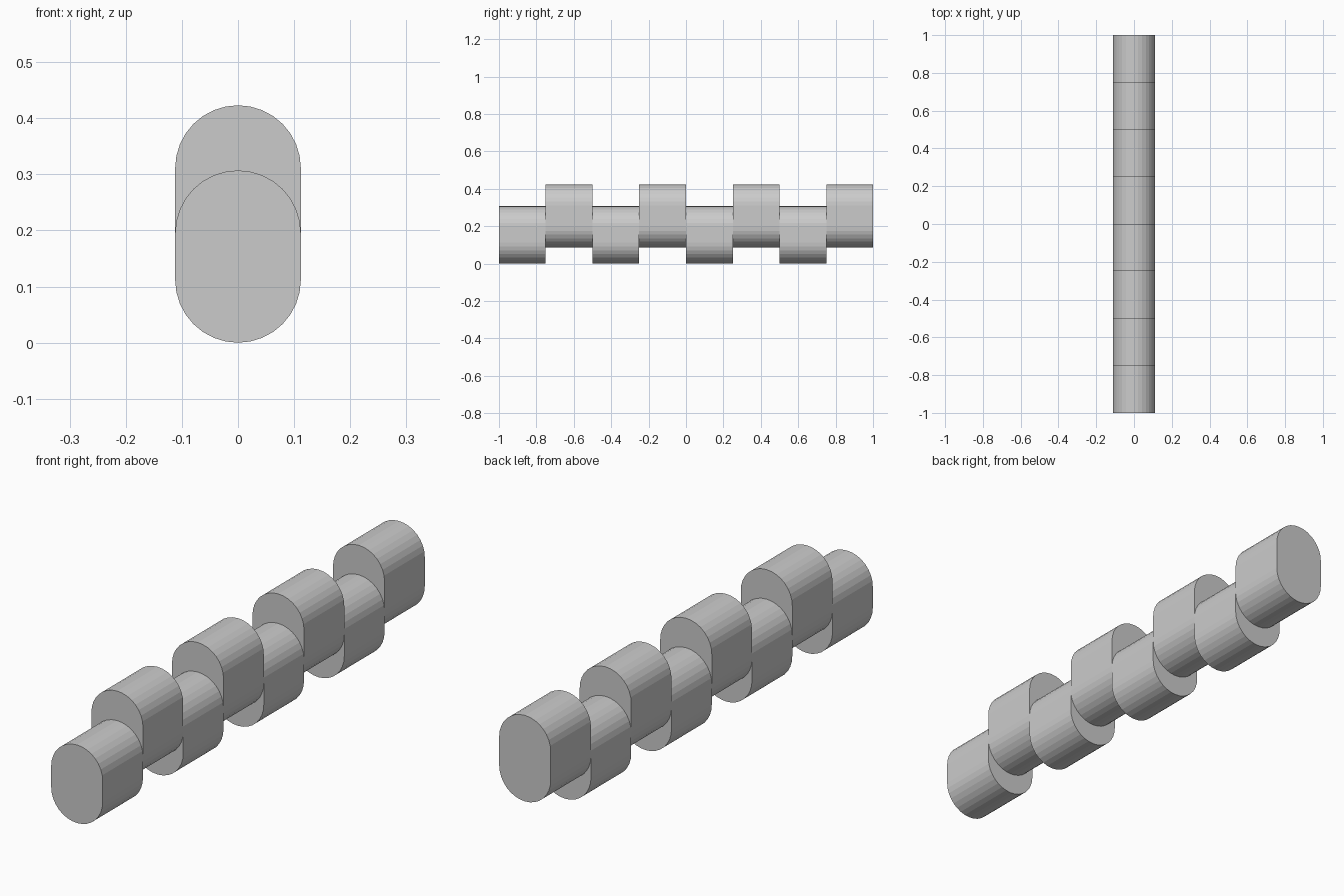
import bpy, bmesh, math

if "Cube" in bpy.data.objects:
    bpy.data.objects.remove(bpy.data.objects["Cube"])

R = 0.112      # half width and end radius of each rounded block
STEPS = 16     # flat facets per half circle
LENGTH = 0.25  # block length along y


def rounded_block(name, y0, z_bottom, z_top):
    """Upright stadium profile in xz, extruded along +y."""
    profile = []
    for centre, start in ((z_top - R, 0.0), (z_bottom + R, math.pi)):
        for i in range(STEPS + 1):
            a = start + math.pi * i / STEPS
            profile.append((R * math.cos(a), y0, centre + R * math.sin(a)))
    bm = bmesh.new()
    face = bm.faces.new([bm.verts.new(p) for p in profile])
    ext = bmesh.ops.extrude_face_region(bm, geom=[face], use_keep_orig=True)
    moved = [v for v in ext["geom"] if isinstance(v, bmesh.types.BMVert)]
    bmesh.ops.translate(bm, verts=moved, vec=(0, LENGTH, 0))
    bmesh.ops.recalc_face_normals(bm, faces=bm.faces[:])
    mesh = bpy.data.meshes.new(name)
    bm.to_mesh(mesh)
    bm.free()
    obj = bpy.data.objects.new(name, mesh)
    bpy.context.collection.objects.link(obj)


# Alternating low and high blocks along the bar
for n in range(8):
    y = -1 + n * LENGTH
    if n % 2 == 0:
        rounded_block(f"low_block_{n // 2 + 1}", y, 0.0, 0.307)
    else:
        rounded_block(f"high_block_{n // 2 + 1}", y, 0.085, 0.423)
